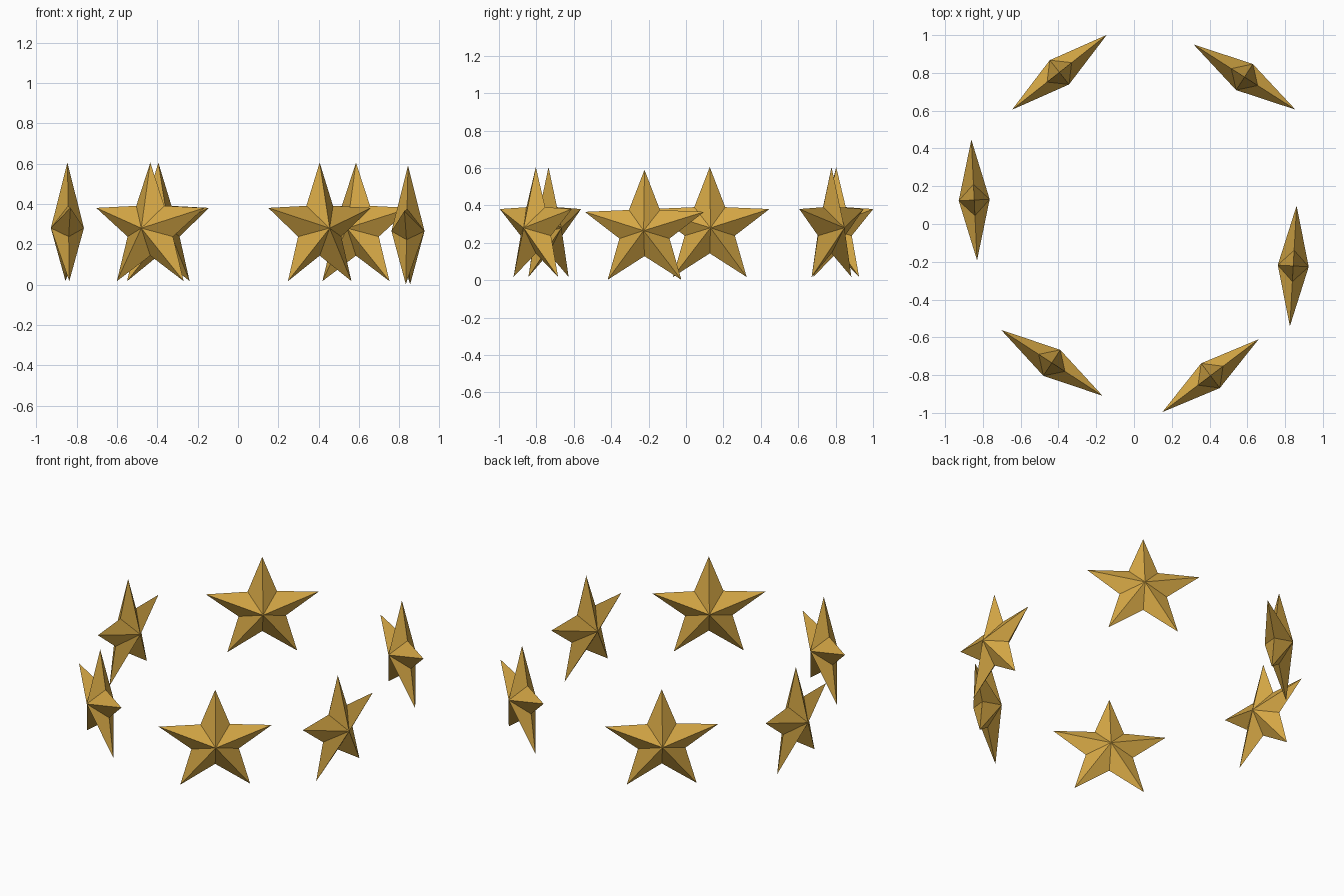
import bpy, bmesh
from math import sin, cos, pi, radians

if "Cube" in bpy.data.objects:
    bpy.data.objects.remove(bpy.data.objects["Cube"])

gold = bpy.data.materials.new("gold")
gold.use_nodes = True
colour = (0.67, 0.39, 0.06, 1)
gold.diffuse_color = colour
gold.node_tree.nodes["Principled BSDF"].inputs["Base Color"].default_value = colour

HALF_WIDTH, HALF_HEIGHT, HALF_DEPTH = 0.336, 0.325, 0.082
INNER = 0.42  # notch radius relative to the tips


def star_mesh():
    """Five-pointed star in the xz plane, peaked on both sides."""
    bm = bmesh.new()
    rim = []
    for i in range(10):
        r = INNER if i % 2 else 1
        a = i * pi / 5
        rim.append(bm.verts.new((r * sin(a) * HALF_WIDTH, 0, r * cos(a) * HALF_HEIGHT)))
    for y in (-HALF_DEPTH, HALF_DEPTH):
        peak = bm.verts.new((0, y, 0))
        for i in range(10):
            bm.faces.new((rim[i], rim[(i + 1) % 10], peak))
    bmesh.ops.recalc_face_normals(bm, faces=bm.faces)
    mesh = bpy.data.meshes.new("star")
    bm.to_mesh(mesh)
    bm.free()
    mesh.materials.append(gold)
    return mesh


# Ring of stars: name, centre and yaw in degrees
mesh = star_mesh()
ring = [
    ("back_right_star", (-0.395, 0.803, 0.28), 38.3),
    ("back_left_star", (0.585, 0.778, 0.28), -32.6),
    ("right_star", (-0.846, 0.127, 0.28), 92.7),
    ("left_star", (0.843, -0.222, 0.265), 86.8),
    ("front_right_star", (-0.435, -0.735, 0.28), -33),
    ("front_left_star", (0.405, -0.803, 0.28), 37.1),
]
for name, centre, yaw in ring:
    star = bpy.data.objects.new(name, mesh)
    star.location = centre
    star.rotation_euler.z = radians(yaw)
    bpy.context.collection.objects.link(star)
